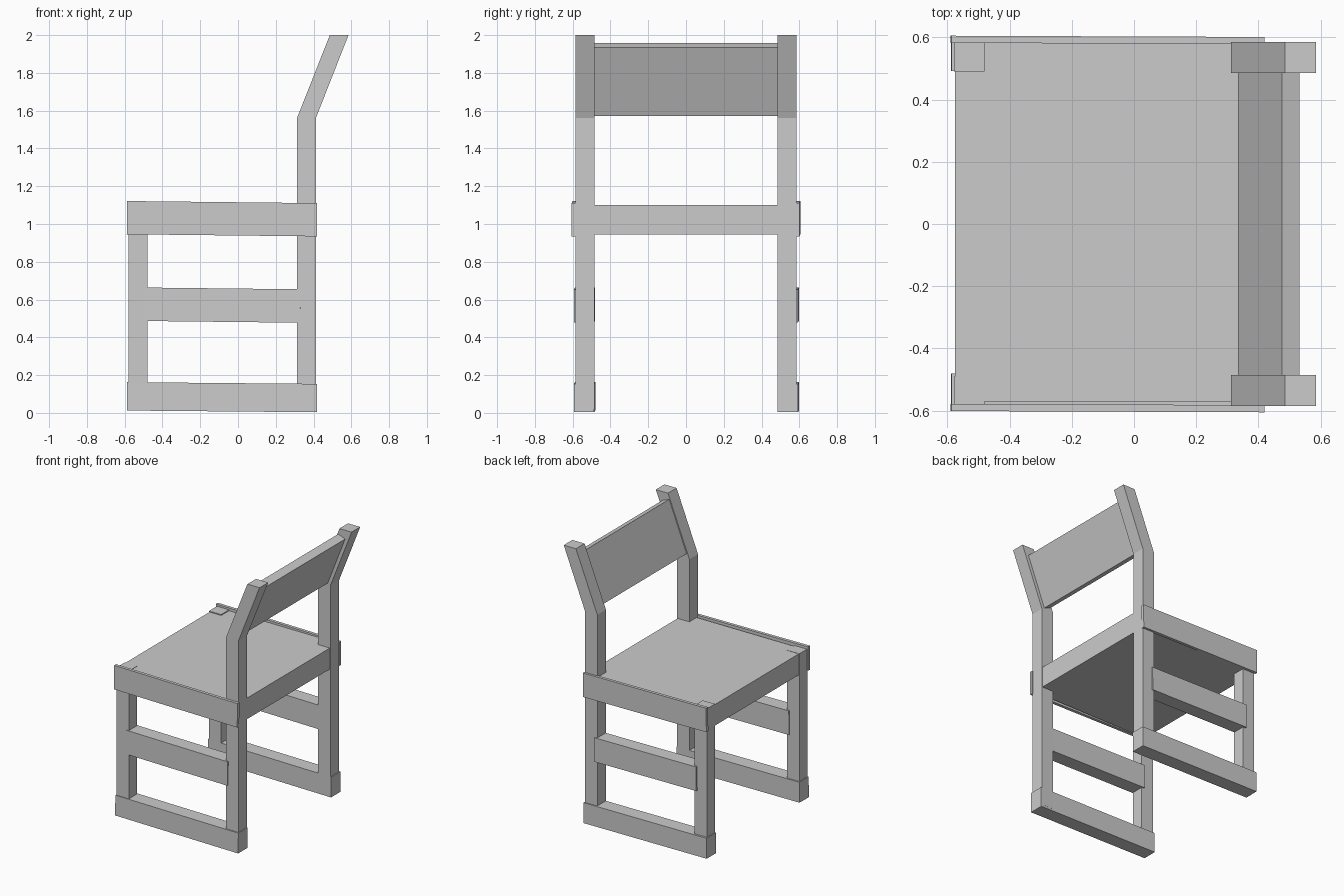
import bpy, bmesh
from mathutils import Matrix, Vector

if "Cube" in bpy.data.objects:
    bpy.data.objects.remove(bpy.data.objects["Cube"])


def box(name, x, y, z, tilt=0.0, yaw=0.0):
    """Box from (min, max) ranges, optionally tipped about y and turned about z."""
    size = Vector((x[1] - x[0], y[1] - y[0], z[1] - z[0]))
    centre = Vector((sum(x) / 2, sum(y) / 2, sum(z) / 2))
    bm = bmesh.new()
    bmesh.ops.create_cube(bm, size=1.0, matrix=Matrix.Diagonal((*size, 1)))
    return finish(name, bm, Matrix.Translation(centre)
                  @ Matrix.Rotation(yaw, 4, 'Z') @ Matrix.Rotation(tilt, 4, 'Y'))


def extrude_profile(name, points, y0, y1):
    """Side profile in x/z, extruded along y."""
    bm = bmesh.new()
    face = bm.faces.new([bm.verts.new((x, y0, z)) for x, z in points])
    ext = bmesh.ops.extrude_face_region(bm, geom=[face])
    moved = [v for v in ext["geom"] if isinstance(v, bmesh.types.BMVert)]
    bmesh.ops.translate(bm, verts=moved, vec=(0, y1 - y0, 0))
    return finish(name, bm, Matrix())


def finish(name, bm, matrix):
    bmesh.ops.recalc_face_normals(bm, faces=bm.faces)
    mesh = bpy.data.meshes.new(name)
    bm.to_mesh(mesh)
    bm.free()
    obj = bpy.data.objects.new(name, mesh)
    obj.matrix_world = matrix
    bpy.context.collection.objects.link(obj)
    return obj


TILT, YAW = 0.011, -0.006
post = [(0.312, 0.02), (0.412, 0.02), (0.412, 1.56), (0.585, 2.0),
        (0.486, 2.0), (0.312, 1.56)]

for side, s in (("near", -1), ("far", 1)):
    def span(a, b):
        return tuple(sorted((s * a, s * b)))

    # bent rear post and straight front leg
    extrude_profile(side + "_rear_post", post, *span(0.485, 0.585))
    box(side + "_front_leg", (-0.579, -0.48), span(0.49, 0.584),
        (0.03, 1.107 if s > 0 else 1.102))
    # runner on the floor and stretcher half way up
    yc = 0.542 if s > 0 else -0.537
    box(side + "_runner", (-0.587, 0.418), (yc - 0.054, yc + 0.054),
        (0.008, 0.158), TILT * 0.8, YAW)
    box(side + "_stretcher", (-0.50, 0.33), (yc - 0.053, yc + 0.053),
        (0.482, 0.659), TILT, YAW)
    # thin rail covering the edge of the seat
    box(side + "_seat_rail", (-0.588, 0.418), span(0.58, 0.603),
        (0.94, 1.116), TILT, -0.004)

# solid seat, flush with the posts at the back
box("seat", (-0.575, 0.408), (-0.57, 0.585), (0.945, 1.10))

# leaning back panel between the posts
extrude_profile("back_panel", [(0.335, 1.595), (0.391, 1.573),
                               (0.532, 1.935), (0.476, 1.957)], -0.49, 0.49)
